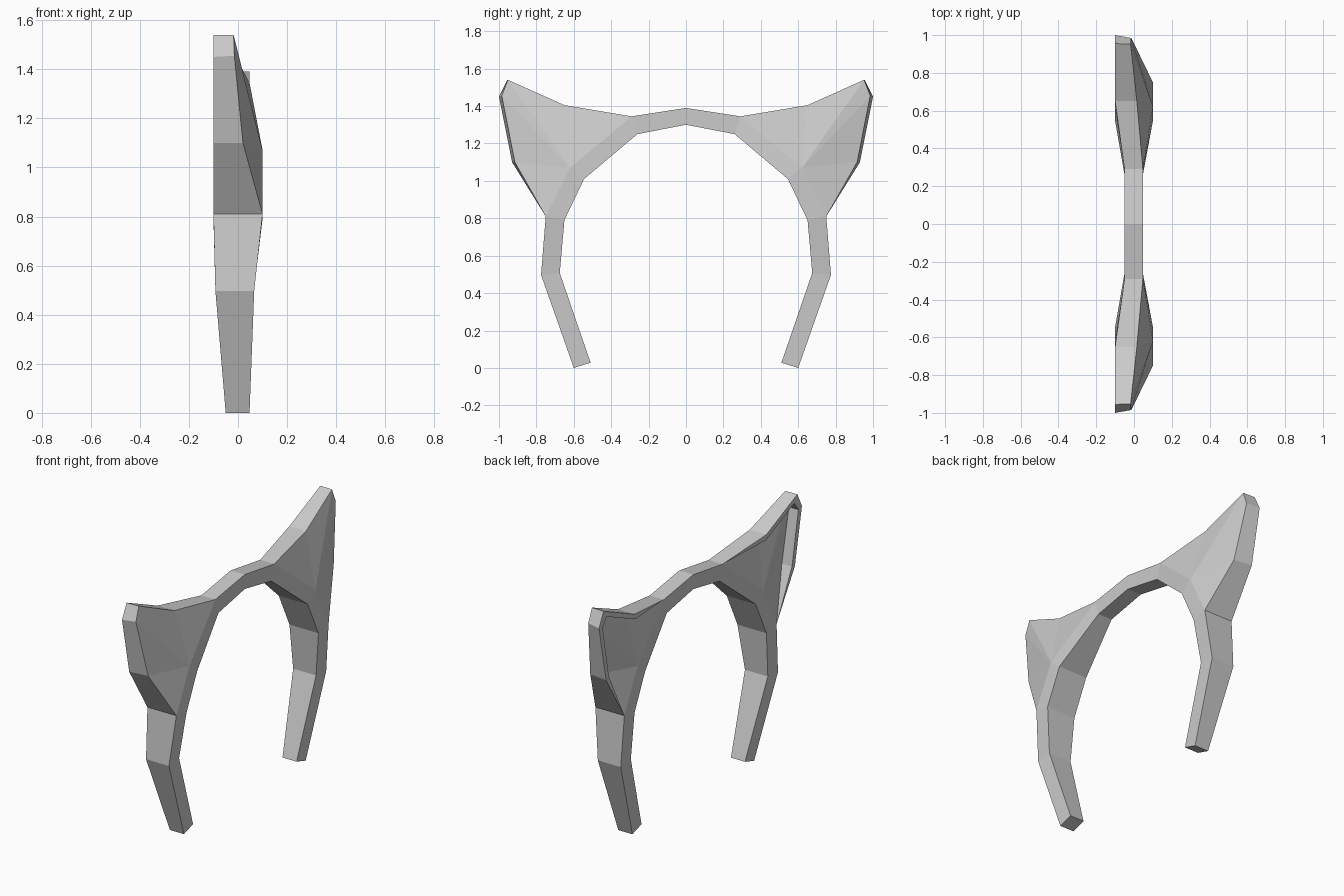
import bpy, bmesh

if "Cube" in bpy.data.objects:
    bpy.data.objects.remove(bpy.data.objects["Cube"])

grey = bpy.data.materials.new("light_grey")
grey.diffuse_color = (0.6, 0.6, 0.6, 1)
grey.use_nodes = True
grey.node_tree.nodes["Principled BSDF"].inputs["Base Color"].default_value = grey.diffuse_color


def build(name, faces):
    """Make a mesh from a list of faces given as points, mirrored across y = 0."""
    bm = bmesh.new()
    for f in faces:
        bm.faces.new([bm.verts.new(p) for p in f])
    bmesh.ops.remove_doubles(bm, verts=bm.verts, dist=1e-4)
    bmesh.ops.recalc_face_normals(bm, faces=bm.faces)
    me = bpy.data.meshes.new(name)
    bm.to_mesh(me)
    bm.free()
    me.materials.append(grey)
    ob = bpy.data.objects.new(name, me)
    bpy.context.collection.objects.link(ob)
    mod = ob.modifiers.new("mirror", 'MIRROR')
    mod.use_axis = (False, True, False)
    mod.use_clip = True
    return ob


def at(x, yz):
    return (x, yz[0], yz[1])


# Headband stations: outer (y, z), inner (y, z), front x, back x
stations = [
    ((0, 1.39), (0, 1.30), 0.047, -0.05),
    ((0.29, 1.345), (0.26, 1.25), 0.047, -0.05),
    ((0.62, 1.07), (0.545, 1.01), 0.10, -0.10),
    ((0.75, 0.81), (0.65, 0.79), 0.10, -0.10),
    ((0.775, 0.497), (0.675, 0.508), 0.066, -0.092),
    ((0.60, 0.0), (0.51, 0.028), 0.047, -0.05),
]
rings = [[at(f, o), at(f, i), at(b, i), at(b, o)] for o, i, f, b in stations]

faces = []
for n in range(5):
    a, b = rings[n], rings[n + 1]
    for k in range(4):
        if k == 3 and n in (1, 2):      # outer side is covered by the ear
            continue
        j = (k + 1) % 4
        faces.append([a[k], a[j], b[j], b[k]])
faces.append(rings[5])                  # foot of the band

# Ear outlines running from the band top, over the tip, down to the band side
s1, s2, s3 = rings[1], rings[2], rings[3]
front = [s1[0], (0.015, 0.65, 1.405), (-0.018, 0.952, 1.54),
         (-0.015, 0.985, 1.455), (0.02, 0.915, 1.10), s3[0]]
back = [s1[3], (-0.10, 0.65, 1.405), (-0.10, 0.955, 1.54),
        (-0.10, 1.0, 1.45), (-0.10, 0.93, 1.10), s3[3]]
rim = [s1[3], (-0.10, 0.645, 1.372), (-0.10, 0.925, 1.495),
       (-0.10, 0.965, 1.44), (-0.10, 0.902, 1.11), s3[3]]
floor_x = [None, -0.05, -0.04, -0.035, -0.03, None]
floor = [p if x is None else (x, p[1], p[2]) for p, x in zip(rim, floor_x)]


def strip(a, b):
    """Join two outlines with quads, or triangles where they share ends."""
    out = []
    for n in range(len(a) - 1):
        pts = []
        for p in (a[n], a[n + 1], b[n + 1], b[n]):
            if p not in pts:
                pts.append(p)
        out.append(pts)
    return out


faces += strip(front, back)             # outer edge of the ear
faces += strip(back, rim)               # flat rim on the hollow side
faces += strip(rim, floor)              # walls of the hollow
for n in range(5):
    faces.append([s2[0], front[n], front[n + 1]])   # ear front
    faces.append([s2[3], floor[n], floor[n + 1]])   # hollow floor

build("eared_headband", faces)
